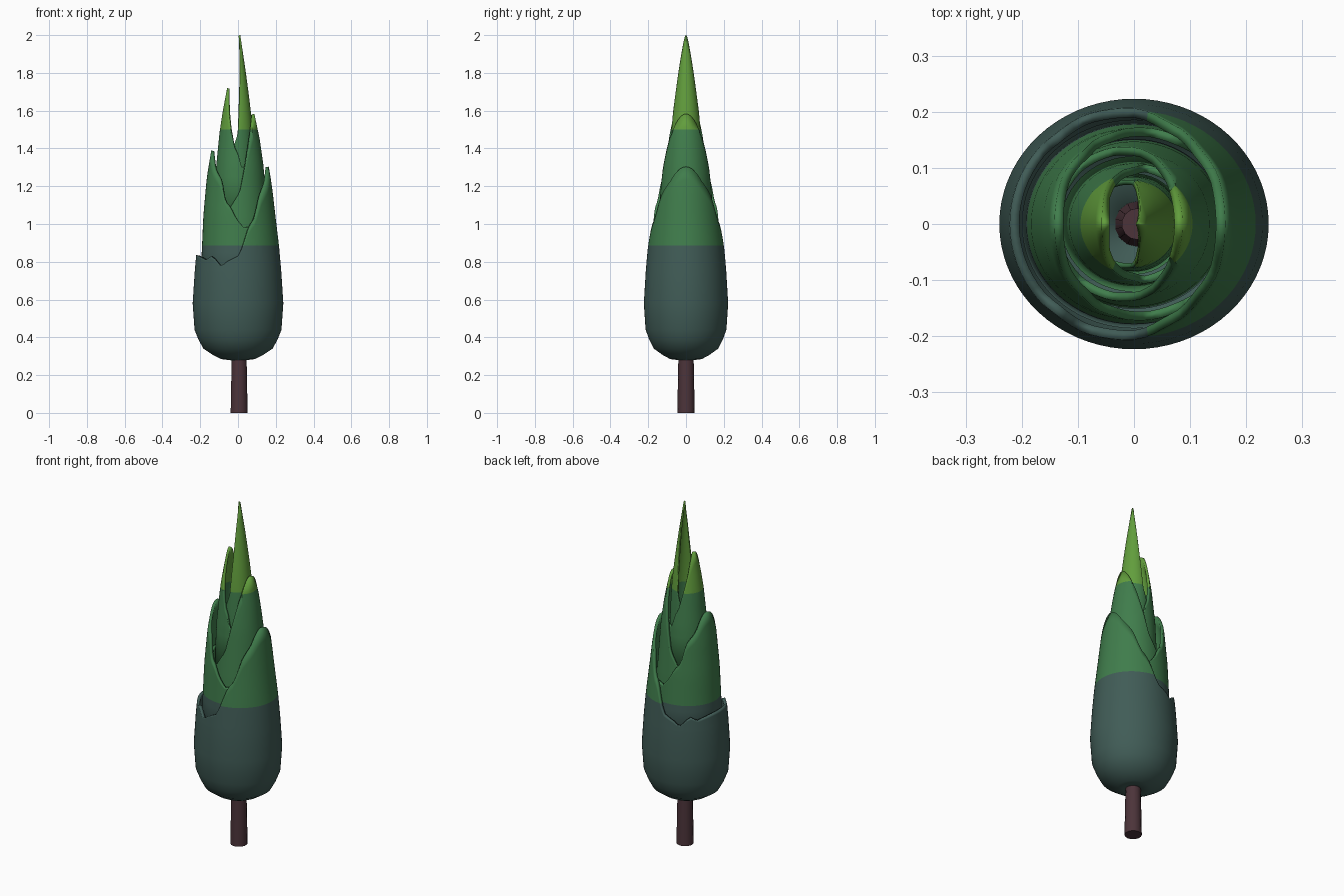
import bpy, bmesh, math

if "Cube" in bpy.data.objects:
    bpy.data.objects.remove(bpy.data.objects["Cube"])


def material(name, rgb):
    m = bpy.data.materials.new(name)
    m.diffuse_color = (*rgb, 1)
    m.use_nodes = True
    m.node_tree.nodes["Principled BSDF"].inputs["Base Color"].default_value = m.diffuse_color
    return m


DARK = material("dark teal foliage", (0.052, 0.107, 0.094))
MID = material("green foliage", (0.051, 0.205, 0.072))
LIGHT = material("light green foliage", (0.122, 0.342, 0.046))
BARK = material("bark", (0.072, 0.034, 0.042))
BANDS = (0.885, 1.5)      # heights where the foliage colour changes
SIDES = 72


def interp(pts, x):
    if x <= pts[0][0]:
        return pts[0][1]
    for (a, fa), (b, fb) in zip(pts, pts[1:]):
        if x <= b:
            return fa + (fb - fa) * (x - a) / (b - a)
    return pts[-1][1]


def rim_height(profile, rim, c):
    """Height at which the wall in direction c = cos(angle) meets the rim line."""
    lo, hi = profile[0][0], profile[-1][0]
    for _ in range(40):
        z = (lo + hi) / 2
        if z < interp(rim, interp(profile, z) * c):
            lo = z
        else:
            hi = z
    return lo


def finish(obj, angle=50):
    bpy.ops.object.select_all(action='DESELECT')
    obj.select_set(True)
    bpy.context.view_layer.objects.active = obj
    bpy.ops.object.shade_smooth_by_angle(angle=math.radians(angle))


def leaf_cup(name, profile, rim, thick, y_scale=0.93):
    """Revolved cup (height, radius) cut by a slanted jagged rim (x, height)."""
    low = min(h for _, h in rim) - 0.03
    body = [z for z, _ in profile if z < low] + [low]
    bm = bmesh.new()
    columns = []
    for i in range(SIDES):
        a = 2 * math.pi * i / SIDES
        c, s = math.cos(a), math.sin(a)
        top = rim_height(profile, rim, c)
        zs = body + [low + (top - low) * k / 8 for k in range(1, 9)]
        columns.append([bm.verts.new((interp(profile, z) * c,
                                      interp(profile, z) * s * y_scale, z)) for z in zs])
    for i, col in enumerate(columns):
        nxt = columns[(i + 1) % SIDES]
        for k in range(len(col) - 1):
            bm.faces.new((col[k], nxt[k], nxt[k + 1], col[k + 1]))
    # cut clean colour borders, then colour by height
    for z in BANDS:
        bmesh.ops.bisect_plane(bm, geom=bm.verts[:] + bm.edges[:] + bm.faces[:],
                               plane_co=(0, 0, z), plane_no=(0, 0, 1))
    for f in bm.faces:
        f.material_index = sum(f.calc_center_median().z > z for z in BANDS)
    mesh = bpy.data.meshes.new(name)
    bm.to_mesh(mesh)
    bm.free()
    for m in (DARK, MID, LIGHT):
        mesh.materials.append(m)
    obj = bpy.data.objects.new(name, mesh)
    bpy.context.collection.objects.link(obj)
    finish(obj)
    mod = obj.modifiers.new("thickness", 'SOLIDIFY')
    mod.thickness = thick
    mod.offset = -1
    return obj


# trunk, running up inside the foliage
bpy.ops.mesh.primitive_cone_add(vertices=14, radius1=0.046, radius2=0.028,
                                depth=0.95, location=(0.006, 0, 0.475))
trunk = bpy.context.object
trunk.name = "trunk"
trunk.data.materials.append(BARK)
finish(trunk)

# nested foliage cups, high sides alternating right and left
leaf_cup("outer_foliage",
         [(0.275, 0.01), (0.285, 0.09), (0.305, 0.13), (0.34, 0.183), (0.385, 0.208),
          (0.44, 0.23), (0.58, 0.24), (0.75, 0.229), (0.885, 0.217), (1.0, 0.203),
          (1.2, 0.18), (1.32, 0.16)],
         [(-0.22, 0.835), (-0.17, 0.81), (-0.14, 0.83), (-0.09, 0.775), (-0.06, 0.80),
          (0.0, 0.83), (0.02, 0.87), (0.06, 0.99), (0.09, 1.03), (0.12, 1.15),
          (0.15, 1.22), (0.163, 1.305)], 0.017)
leaf_cup("second_foliage",
         [(0.6, 0.2), (0.85, 0.192), (1.05, 0.183), (1.25, 0.165), (1.4, 0.14)],
         [(-0.142, 1.39), (-0.13, 1.31), (-0.12, 1.28), (-0.09, 1.23), (-0.07, 1.12),
          (-0.04, 1.09), (-0.01, 1.03), (0.03, 0.98), (0.08, 0.99), (0.11, 0.95),
          (0.15, 0.98)], 0.016)
leaf_cup("third_foliage",
         [(0.8, 0.163), (1.0, 0.158), (1.3, 0.136), (1.45, 0.115), (1.6, 0.083)],
         [(-0.14, 1.12), (-0.1, 1.07), (-0.04, 1.09), (0.01, 1.17), (0.035, 1.29),
          (0.055, 1.4), (0.07, 1.48), (0.087, 1.585)], 0.015)
leaf_cup("fourth_foliage",
         [(1.0, 0.13), (1.3, 0.116), (1.5, 0.096), (1.6, 0.08), (1.74, 0.054)],
         [(-0.058, 1.725), (-0.052, 1.6), (-0.042, 1.52), (-0.02, 1.41), (0.0, 1.37),
          (0.02, 1.3), (0.06, 1.31), (0.1, 1.28)], 0.014)
leaf_cup("tip_foliage",
         [(1.1, 0.09), (1.35, 0.084), (1.5, 0.077), (1.6, 0.068), (1.8, 0.042),
          (1.9, 0.027), (2.0, 0.012)],
         [(-0.08, 1.38), (-0.05, 1.35), (-0.02, 1.42), (0.0, 1.48), (0.006, 1.6),
          (0.01, 1.8), (0.012, 2.0)], 0.009, 1.0)
